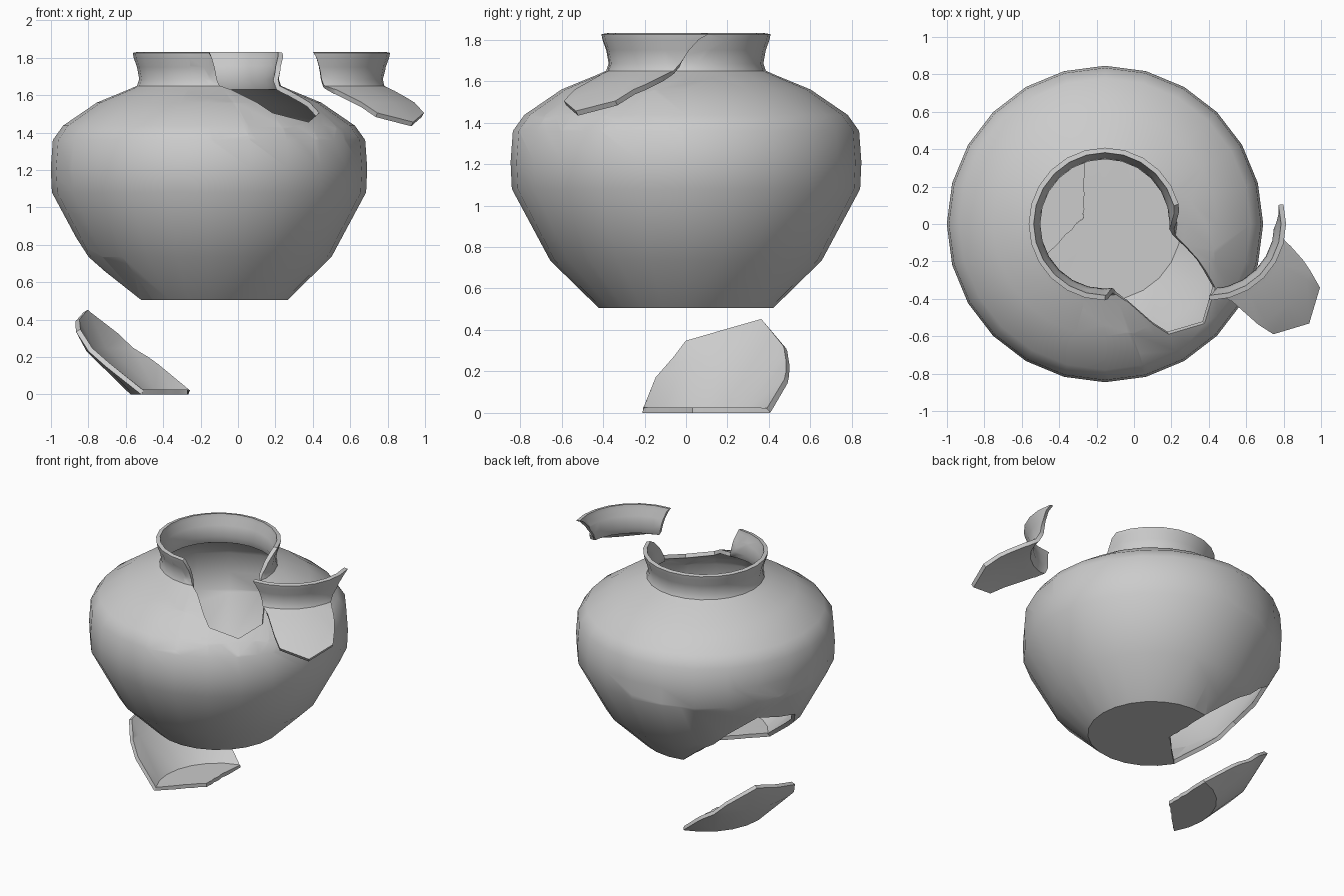
import bpy, bmesh, math
from mathutils import Vector

if "Cube" in bpy.data.objects:
    bpy.data.objects.remove(bpy.data.objects["Cube"])

SIDES, START, STEP = 24, -120, 15      # lathe columns, first angle, degrees per column
AXIS_X = -0.155
THICK = 0.027

# outer profile (radius, z): floor centre up to the rim
PROFILE = [(0, 0.505), (0.42, 0.505), (0.655, 0.735), (0.84, 1.08), (0.846, 1.21),
           (0.835, 1.36), (0.78, 1.437), (0.60, 1.56), (0.43, 1.63), (0.385, 1.65),
           (0.373, 1.685), (0.385, 1.75), (0.403, 1.80), (0.408, 1.826)]
TOP = len(PROFILE) - 1


def wall(angle, z):
    """Unrolled position of a point on the wall."""
    t = TOP + 0.5
    for i in range(1, TOP):
        z0, z1 = PROFILE[i][1], PROFILE[i + 1][1]
        if z0 <= z <= z1:
            t = i + (z - z0) / (z1 - z0)
            break
    return Vector(((angle - START) / STEP, t, 0))


def floor(x, y):
    """Unrolled position of a point on the floor, relative to the axis."""
    return Vector(((math.degrees(math.atan2(y, x)) % 360 - START) / STEP,
                   math.hypot(x, y) / PROFILE[1][0], 0))


# break outlines on the unrolled wall
RIM_BREAK = [wall(*p) for p in [
    (-90, 9), (-90, 1.825), (-84.5, 1.72), (-82, 1.655), (-75, 1.632), (-60, 1.505),
    (-45, 1.456), (-30, 1.505), (-14, 1.63), (-5, 1.68), (15, 1.825), (15, 9)]]
BASE_BREAK = [wall(210, 0.507), wall(186, 0.755), wall(180, 0.84), wall(151, 0.945),
              wall(136, 0.815), wall(124, 0.685), wall(105, 0.507),
              floor(-0.109, 0.406), floor(-0.111, 0.28), floor(-0.113, 0.16),
              floor(-0.114, 0.08), floor(-0.116, 0.03), floor(-0.18, -0.03),
              floor(-0.25, -0.1), floor(-0.36, -0.208)]


def inside(p, poly):
    hit = False
    for a, b in zip(poly, poly[1:] + poly[:1]):
        if (a.y > p.y) != (b.y > p.y):
            if p.x < a.x + (p.y - a.y) * (b.x - a.x) / (b.y - a.y):
                hit = not hit
    return hit


def unrolled_sheet():
    """Flat grid of the pot wall, scored along both break outlines."""
    bm = bmesh.new()
    rows = [[bm.verts.new((c, t, 0)) for c in range(SIDES + 1)] for t in range(TOP + 1)]
    for lo, hi in zip(rows, rows[1:]):
        for c in range(SIDES):
            bm.faces.new((lo[c], lo[c + 1], hi[c + 1], hi[c]))
    for poly in (RIM_BREAK, BASE_BREAK):
        x0, x1 = min(p.x for p in poly) - 1, max(p.x for p in poly) + 1
        y0, y1 = min(p.y for p in poly) - 1, max(p.y for p in poly) + 1
        for a, b in zip(poly, poly[1:] + poly[:1]):
            d = b - a
            if d.length < 0.02:
                continue
            faces = []
            for f in bm.faces:
                m = f.calc_center_median()
                if x0 < m.x < x1 and y0 < m.y < y1:
                    faces.append(f)
            geom = set(faces)
            for f in faces:
                geom.update(f.edges)
                geom.update(f.verts)
            bmesh.ops.bisect_plane(bm, geom=list(geom), dist=1e-4, plane_co=a,
                                   plane_no=Vector((-d.y, d.x, 0)).normalized())
    return bm


def roll(p):
    """Wrap an unrolled point onto the faceted pot."""
    i = min(max(int(p.y), 0), TOP - 1)
    f = p.y - i
    (r0, z0), (r1, z1) = PROFILE[i], PROFILE[i + 1]
    r, z = r0 + (r1 - r0) * f, z0 + (z1 - z0) * f
    c = min(max(int(p.x), 0), SIDES - 1)
    a0, a1 = (math.radians(START + STEP * k) for k in (c, c + 1))
    d0, d1 = (Vector((math.cos(a), math.sin(a), 0)) for a in (a0, a1))
    return d0.lerp(d1, p.x - c) * r + Vector((0, 0, z))


def make_piece(name, keep, offset):
    bm = unrolled_sheet()
    drop = [f for f in bm.faces if not keep(f.calc_center_median())]
    bmesh.ops.delete(bm, geom=drop, context='FACES')
    for v in bm.verts:
        v.co = roll(v.co.copy())
    bmesh.ops.remove_doubles(bm, verts=bm.verts[:], dist=0.0015)
    me = bpy.data.meshes.new(name)
    bm.to_mesh(me)
    bm.free()
    ob = bpy.data.objects.new(name, me)
    ob.location = (AXIS_X + offset[0], offset[1], offset[2])
    bpy.context.collection.objects.link(ob)
    bpy.ops.object.select_all(action='DESELECT')
    bpy.context.view_layer.objects.active = ob
    ob.select_set(True)
    # wall thickness, grown inward
    sol = ob.modifiers.new("thickness", 'SOLIDIFY')
    sol.thickness, sol.offset = THICK, -1
    bpy.ops.object.modifier_apply(modifier=sol.name)
    bpy.ops.object.shade_smooth_by_angle(angle=math.radians(40))


# pot with two holes, and the two loose shards
make_piece("pot_body", lambda p: not inside(p, RIM_BREAK) and not inside(p, BASE_BREAK), (0, 0, 0))
make_piece("rim_shard", lambda p: inside(p, RIM_BREAK), (0.56, 0, 0))
make_piece("base_shard", lambda p: inside(p, BASE_BREAK), (0, 0, -0.505))
